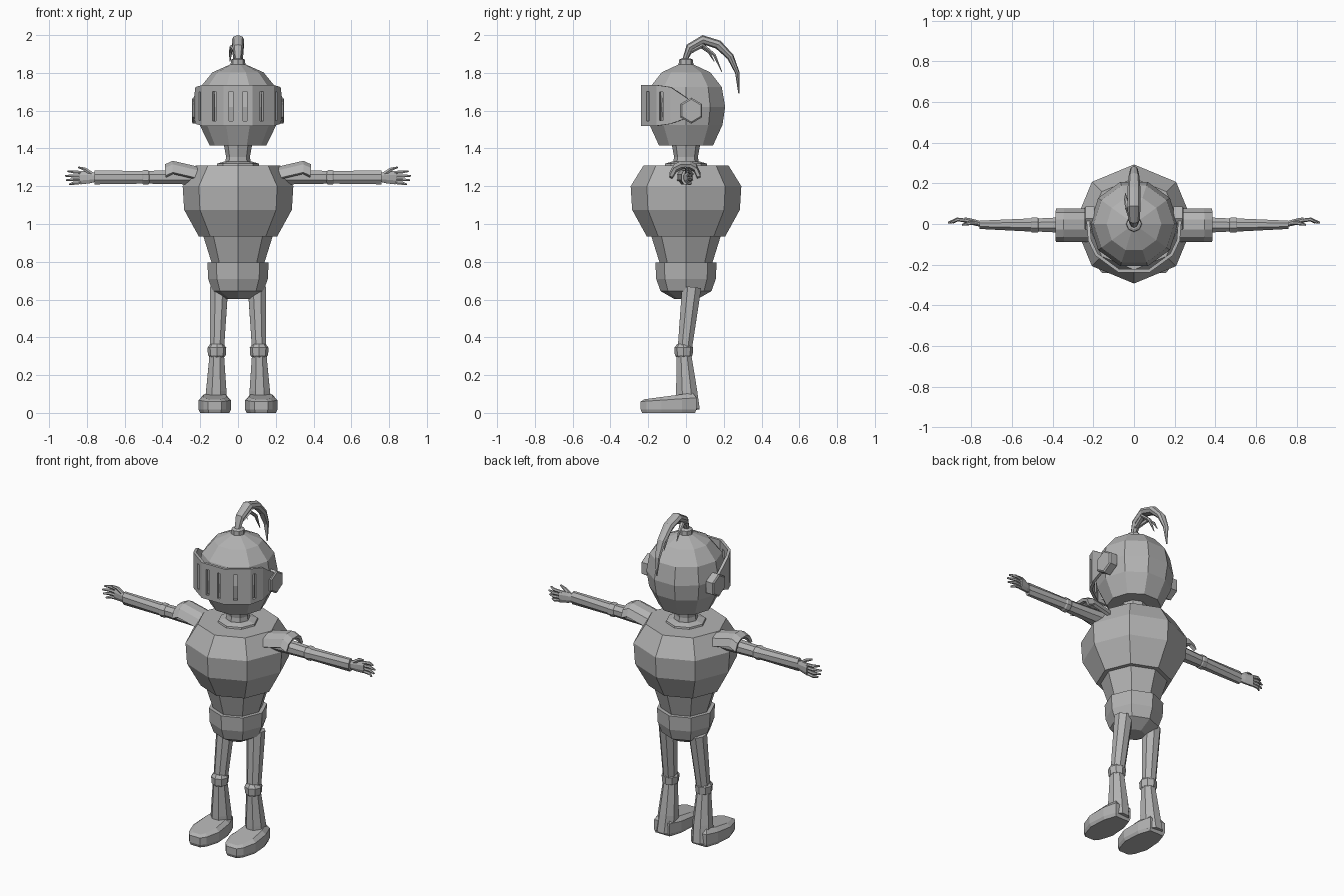
import bpy, bmesh, math
from mathutils import Vector

steel = bpy.data.materials.new("steel grey")
steel.diffuse_color = (0.45, 0.45, 0.45, 1)


def finish(name, bm):
    bmesh.ops.remove_doubles(bm, verts=bm.verts, dist=0.0005)
    bmesh.ops.recalc_face_normals(bm, faces=bm.faces)
    me = bpy.data.meshes.new(name)
    bm.to_mesh(me)
    bm.free()
    me.materials.append(steel)
    ob = bpy.data.objects.new(name, me)
    bpy.context.collection.objects.link(ob)
    return ob


def loft(name, rings):
    """Closed skin through equal-length rings of points, capped at both ends."""
    bm = bmesh.new()
    vs = [[bm.verts.new(p) for p in r] for r in rings]
    n = len(vs[0])
    for a, b in zip(vs, vs[1:]):
        for i in range(n):
            j = (i + 1) % n
            bm.faces.new((a[i], a[j], b[j], b[i]))
    bm.faces.new(vs[0])
    bm.faces.new(vs[-1])
    return finish(name, bm)


def tube(name, path, n=8, side=(1, 0, 0), phase=0.0):
    """path: (x, y, z, radius along side, other radius)."""
    pts = [Vector(p[:3]) for p in path]
    rings = []
    for i, p in enumerate(path):
        t = (pts[min(i + 1, len(pts) - 1)] - pts[max(i - 1, 0)]).normalized()
        v = t.cross(Vector(side)).normalized()
        u = v.cross(t)
        rings.append([pts[i] + u * p[3] * math.cos(a) + v * p[-1] * math.sin(a)
                      for a in (2 * math.pi * (k + phase) / n for k in range(n))])
    return loft(name, rings)


def lathe(name, prof, n=8):
    return tube(name, [(0, 0, z, r, r) for r, z in prof], n)


def shell(name, grid, thick, skip=lambda i, j: False):
    """Open sheet from a grid of points, thickened."""
    bm = bmesh.new()
    vs = [[bm.verts.new(p) for p in row] for row in grid]
    for i in range(len(vs) - 1):
        for j in range(len(vs[0]) - 1):
            if not skip(i, j):
                bm.faces.new((vs[i][j], vs[i + 1][j], vs[i + 1][j + 1], vs[i][j + 1]))
    ob = finish(name, bm)
    m = ob.modifiers.new("thickness", 'SOLIDIFY')
    m.thickness = thick
    m.offset = 0
    return ob


# body, turned around the vertical axis
lathe("chest", [(0.225, 1.31), (0.293, 1.2), (0.285, 1.075), (0.208, 0.935)])
lathe("waist", [(0.185, 0.94), (0.135, 0.78)])
lathe("pelvis", [(0.162, 0.795), (0.158, 0.71), (0.135, 0.645), (0.06, 0.602)])
lathe("collar", [(0.115, 1.30), (0.11, 1.32), (0.075, 1.33)])
lathe("neck", [(0.07, 1.31), (0.063, 1.355), (0.075, 1.42)])

# helmet with plume socket
lathe("helmet", [(0.15, 1.415), (0.203, 1.525), (0.218, 1.62), (0.199, 1.725),
                 (0.135, 1.803), (0.04, 1.845)], 10)
lathe("plume_socket", [(0.04, 1.83), (0.037, 1.87), (0.025, 1.876)])

# visor: flat facets with slots left open
knots = [(0, -0.23, 1.735, 1.52), (0.075, -0.23, 1.735, 1.52), (0.185, -0.15, 1.735, 1.52),
         (0.218, -0.08, 1.725, 1.53), (0.227, 0.03, 1.65, 1.57)]
half = [0, 0.37, 0.63, 1, 1.33, 1.5, 2, 2.2, 2.45, 3, 4]
cols = [(-1, u) for u in half[:0:-1]] + [(1, u) for u in half]
grid = []
for s, u in cols:
    k = min(int(u), 3)
    x, y, zt, zb = Vector(knots[k]).lerp(Vector(knots[k + 1]), u - k)
    grid.append([(s * x, y, zb + (zt - zb) * v) for v in (0, 0.12, 0.84, 1)])
mid = len(half) - 1
slots = (1, 4, 7)
shell("visor", grid, 0.016,
      lambda i, j: j == 1 and (i - mid if i >= mid else mid - 1 - i) in slots)

# plume feathers, each an arching tapered tube
tube("plume", [(0, -0.005, 1.87, 0.018, 0.014), (0, 0.02, 1.935, 0.028, 0.022),
               (0, 0.09, 1.975, 0.033, 0.025), (0, 0.17, 1.95, 0.032, 0.024),
               (0, 0.235, 1.885, 0.027, 0.019), (0, 0.272, 1.8, 0.018, 0.012),
               (0, 0.28, 1.69, 0.003, 0.003)], 8)
tube("plume_wisp_middle", [(0.005, 0.02, 1.91, 0.015, 0.012), (0.012, 0.09, 1.945, 0.018, 0.012),
                           (0.015, 0.15, 1.895, 0.013, 0.009), (0.015, 0.19, 1.805, 0.002, 0.002)], 6)
tube("plume_wisp_side", [(-0.01, 0.02, 1.915, 0.013, 0.01), (-0.03, 0.08, 1.94, 0.014, 0.01),
                         (-0.04, 0.12, 1.91, 0.009, 0.007), (-0.042, 0.15, 1.86, 0.002, 0.002)], 6)

Y = (0, 1, 0)
for s, lab in ((-1, "right"), (1, "left")):
    # visor hinge
    tube("visor_hinge_" + lab, [(s * 0.195, 0.028, 1.6, 0.066, 0.069),
                                (s * 0.238, 0.028, 1.6, 0.066, 0.069),
                                (s * 0.244, 0.028, 1.6, 0.058, 0.06)], 6, Y, 0.5)

    # shoulder plate arching over the arm
    arch = [(-0.08, 1.265), (-0.058, 1.305), (-0.025, 1.322), (0.02, 1.322), (0.05, 1.305), (0.068, 1.265)]
    shell("shoulder_plate_" + lab,
          [[(s * x, y, z + dz) for y, z in arch]
           for x, dz in ((0.2, -0.03), (0.345, 0.004), (0.383, -0.014))], 0.018)

    # arm
    tube("upper_arm_" + lab, [(s * 0.18, -0.005, 1.25, 0.05, 0.045),
                              (s * 0.49, -0.005, 1.247, 0.034, 0.036)], 8, Y, 0.5)
    tube("elbow_" + lab, [(s * x, -0.005, 1.247, r, r) for x, r in
                          ((0.462, 0.03), (0.477, 0.041), (0.501, 0.041), (0.516, 0.03))], 8, Y, 0.5)
    tube("forearm_" + lab, [(s * 0.49, -0.005, 1.247, 0.036, 0.036),
                            (s * 0.76, -0.004, 1.247, 0.022, 0.04)], 8, Y, 0.5)

    # hand with spread fingers
    tube("palm_" + lab, [(s * 0.75, -0.002, 1.247, 0.014, 0.024), (s * 0.785, 0.008, 1.247, 0.016, 0.034),
                         (s * 0.835, 0.02, 1.245, 0.014, 0.038)], 8, Y, 0.5)
    for k, (tip, z0, z1) in enumerate(((0.902, 1.272, 1.28), (0.915, 1.254, 1.255),
                                       (0.91, 1.237, 1.232), (0.892, 1.221, 1.21))):
        tube(f"finger_{k + 1}_{lab}", [(s * 0.82, 0.017, z0, 0.009, 0.009),
                                       (s * 0.87, 0.022, (z0 + z1) / 2, 0.0095, 0.0095),
                                       (s * tip, 0.006, z1, 0.005, 0.005)], 6, Y)
    tube("thumb_" + lab, [(s * 0.775, 0.004, 1.265, 0.01, 0.013), (s * 0.81, 0.004, 1.29, 0.01, 0.01),
                          (s * 0.845, -0.004, 1.3, 0.005, 0.005)], 6, Y)

    # leg
    tube("thigh_" + lab, [(s * 0.1, 0.03, 0.665, 0.052, 0.055),
                          (s * 0.112, -0.008, 0.325, 0.04, 0.04)], 8, phase=0.5)
    tube("knee_" + lab, [(s * 0.112, -0.012, z, r, r) for z, r in
                         ((0.285, 0.03), (0.305, 0.047), (0.345, 0.05), (0.365, 0.035))], 8)
    tube("shin_" + lab, [(s * 0.112, -0.012, 0.325, 0.04, 0.04), (s * 0.115, 0.003, 0.12, 0.058, 0.06),
                         (s * 0.12, 0.01, 0.015, 0.06, 0.068)], 8, phase=0.5)

    # foot: rounded sole outline, lofted upward to a sloping instep
    sole = [(-0.06, -0.21), (-0.035, -0.24), (0.035, -0.24), (0.06, -0.21), (0.086, -0.13),
            (0.078, -0.02), (0.052, 0.055), (-0.052, 0.055), (-0.078, -0.02), (-0.086, -0.13)]
    rings = []
    for f, z, rise in ((0.9, 0.0, 0), (1, 0.018, 0), (1, 0.06, 0.02), (0.74, 0.072, 0.034)):
        rings.append([(s * (0.123 + x * f), -0.09 + (y + 0.09) * (f + 1) / 2,
                       z + rise * (y + 0.24) / 0.295) for x, y in sole])
    loft("foot_" + lab, rings)
